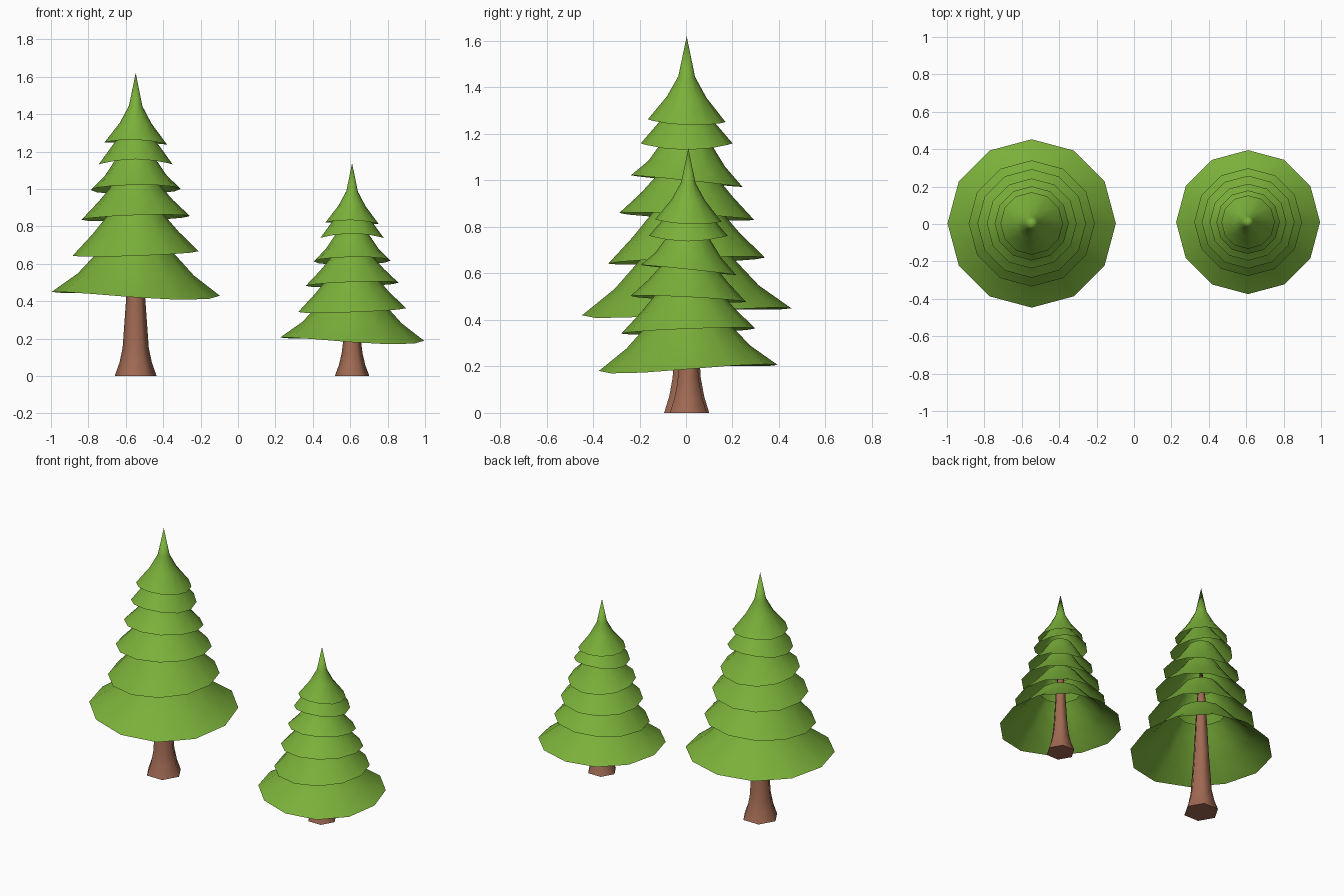
import bpy, bmesh, math

if "Cube" in bpy.data.objects:
    bpy.data.objects.remove(bpy.data.objects["Cube"])


def material(name, rgb):
    m = bpy.data.materials.new(name)
    m.diffuse_color = (*rgb, 1)
    m.use_nodes = True
    m.node_tree.nodes["Principled BSDF"].inputs["Base Color"].default_value = m.diffuse_color
    return m


GREEN = material("leaf green", (0.195, 0.434, 0.042))
BROWN = material("bark brown", (0.35, 0.142, 0.085))


def lathe(name, rings, sides, centre, mat, lift=None, cap=False):
    """Stack polygon rings (radius, z); radius 0 makes a tip. lift(angle, ring) offsets z."""
    bm = bmesh.new()
    loops = []
    for k, (r, z) in enumerate(rings):
        if r == 0:
            loops.append([bm.verts.new((0, 0, z))] * sides)
            continue
        loop = []
        for i in range(sides):
            a = 2 * math.pi * i / sides
            dz = lift(a, k) if lift else 0
            loop.append(bm.verts.new((r * math.cos(a), r * math.sin(a), z + dz)))
        loops.append(loop)
    for lo, hi in zip(loops, loops[1:]):
        for i in range(sides):
            j = (i + 1) % sides
            quad = [lo[i], lo[j], hi[j], hi[i]]
            bm.faces.new(list(dict.fromkeys(quad)))
    for f in bm.faces:
        f.smooth = True
    if cap:
        bm.faces.new(loops[0][::-1]).smooth = False
    me = bpy.data.meshes.new(name)
    bm.to_mesh(me)
    bm.free()
    me.materials.append(mat)
    ob = bpy.data.objects.new(name, me)
    ob.location = (*centre, 0)
    bpy.context.collection.objects.link(ob)


# Branch tiers from bottom to top: profile (radius, height above rim),
# then rim tilt along x, tilt along y, wave size, wave phase in degrees
TIERS = [
    ([(.45, 0), (.31, .105), (.205, .22), (.15, .28)], -.010, .015, .012, 130),
    ([(.337, 0), (.23, .11), (.155, .20), (.11, .26)], .012, .013, 0, 0),
    ([(.29, 0), (.20, .09), (.14, .16), (.10, .22)], .010, -.015, 0, 0),
    ([(.24, 0), (.165, .075), (.115, .15), (.08, .20)], .003, -.025, 0, 0),
    ([(.198, 0), (.135, .08), (.095, .13), (.06, .18)], 0, 0, .014, 0),
    ([(.167, 0), (.085, .105), (.036, .195), (0, .37)], -.005, -.006, .007, 0),
]


def tree(label, centre, scale, rims, trunk):
    for n, (z0, (prof, tx, ty, amp, ph)) in enumerate(zip(rims, TIERS)):
        def lift(a, k):
            wave = -amp * math.cos(2 * (a - math.radians(ph)))
            fade = (1, .5, .25, 0)[k]
            return scale * fade * (tx * math.cos(a) + ty * math.sin(a) + wave)
        rings = [(r * scale, z0 + h * scale) for r, h in prof]
        lathe(f"{label}_branch_tier_{n + 1}", rings, 12, centre, GREEN, lift)
    # Flared six-sided trunk
    lathe(f"{label}_trunk", trunk, 6, centre, BROWN, cap=True)


tree("tall_tree", (-.547, .003), 1.0,
     [.437, .655, .845, .997, 1.145, 1.25],
     [(.112, 0), (.087, .07), (.07, .15), (.05, .43), (.03, .8), (0, 1.1)])
tree("short_tree", (.61, .01), .855,
     [.195, .352, .49, .615, .75, .822],
     [(.092, 0), (.07, .06), (.056, .12), (.046, .2), (.03, .45), (0, .75)])
